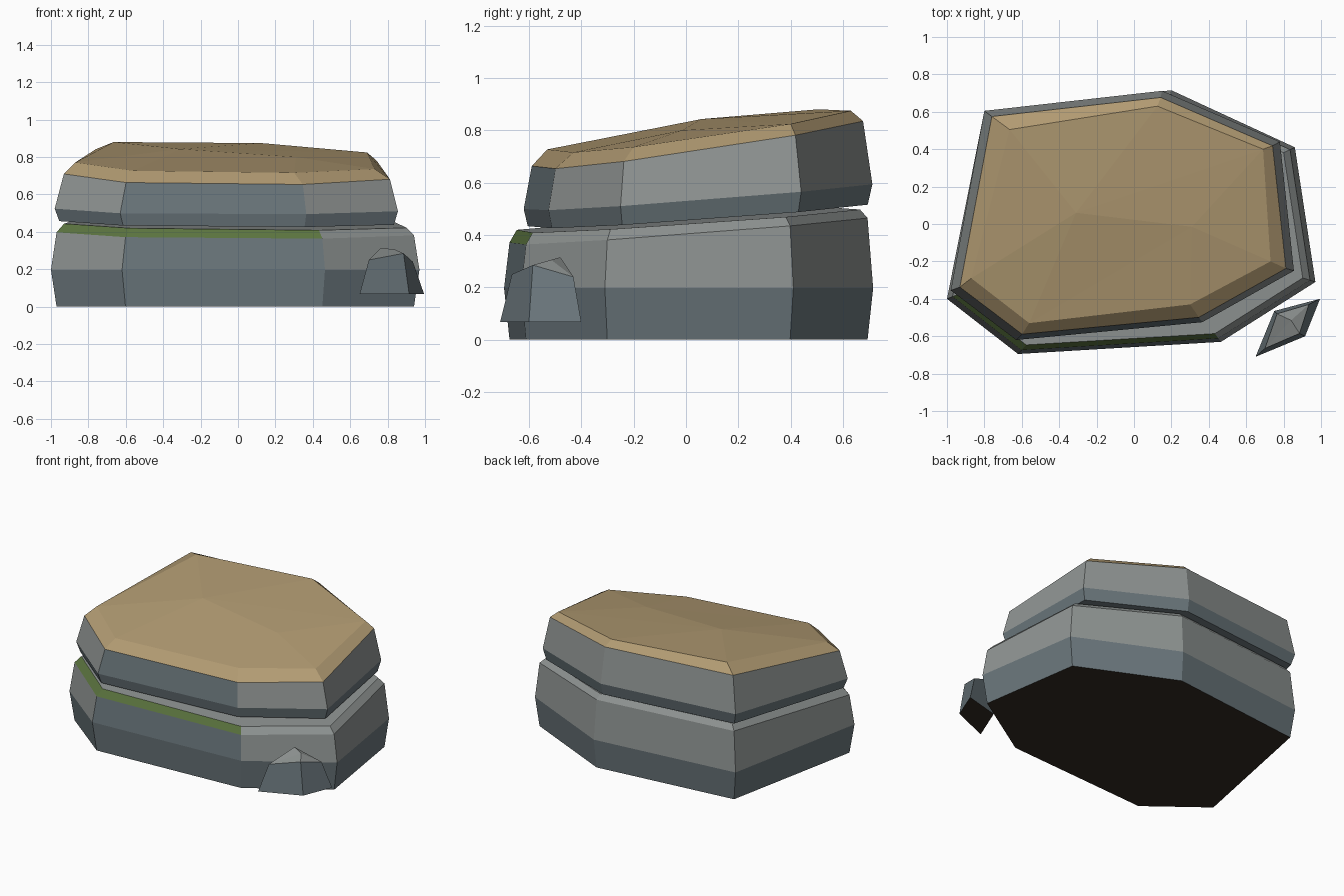
import bpy, bmesh

if "Cube" in bpy.data.objects:
    bpy.data.objects.remove(bpy.data.objects["Cube"])


def material(name, rgb):
    m = bpy.data.materials.new(name)
    m.diffuse_color = (*rgb, 1)
    m.use_nodes = True
    m.node_tree.nodes["Principled BSDF"].inputs["Base Color"].default_value = m.diffuse_color
    return m


MATS = [
    material("grey stone", (0.275, 0.296, 0.290)),
    material("slate stone", (0.147, 0.185, 0.203)),
    material("sandy top", (0.440, 0.325, 0.168)),
    material("green moss", (0.105, 0.175, 0.050)),
    material("dark underside", (0.033, 0.023, 0.017)),
]
GREY, SLATE, SAND, MOSS, DARK = range(5)


def ring(outline, scale, plane):
    """Scaled outline lying on the tilted plane z = a + b*y + c*x."""
    a, b, c = plane
    return [(x * scale, y * scale, a + b * y * scale + c * x * scale) for x, y in outline]


def loft(name, rings, colour, bottom, top=None, peaks=None):
    """Skin stacked rings; close the top flat or with peaks (one per ring corner)."""
    bm = bmesh.new()
    loops = [[bm.verts.new(p) for p in r] for r in rings]
    n = len(loops[0])

    def face(verts, mat):
        bm.faces.new(verts).material_index = mat

    for band, (lo, hi) in enumerate(zip(loops, loops[1:])):
        for i in range(n):
            j = (i + 1) % n
            face((lo[i], lo[j], hi[j], hi[i]), colour(band, i))
    face(loops[0][::-1], bottom)
    last = loops[-1]
    if peaks:
        points, owner = peaks
        pv = [bm.verts.new(p) for p in points]
        for i in range(n):
            j = (i + 1) % n
            a, b = pv[owner[i]], pv[owner[j]]
            face((last[i], last[j], b), top)
            if a != b:
                face((last[i], b, a), top)
    else:
        face(last, top)
    bmesh.ops.recalc_face_normals(bm, faces=bm.faces)
    me = bpy.data.meshes.new(name)
    bm.to_mesh(me)
    bm.free()
    for m in MATS:
        me.materials.append(m)
    ob = bpy.data.objects.new(name, me)
    bpy.context.collection.objects.link(ob)
    return ob


# Lower slab: slate foot, grey flank, mossy bevel on the two front edges
low = [(-1, -0.40), (-0.62, -0.695), (0.465, -0.63), (0.97, -0.31),
       (0.86, 0.41), (0.20, 0.715), (-0.80, 0.605)]


def lower_colour(band, seg):
    if band == 2:
        return MOSS if seg < 2 else GREY
    return SLATE if band == 0 or seg == 1 else GREY


loft("lower_slab", [
    ring(low, 0.97, (0, 0, 0)),
    ring(low, 1.00, (0.197, 0, 0)),
    ring(low, 0.97, (0.415, 0.075, -0.012)),
    ring(low, 0.93, (0.455, 0.068, -0.015)),
], lower_colour, DARK, GREY)

# Upper slab: undercut, flank, sandy bevel and gently peaked sandy top
up = [(-0.98, -0.355), (-0.63, -0.62), (0.365, -0.525), (0.855, -0.25),
      (0.78, 0.44), (0.15, 0.712), (-0.80, 0.605)]


def upper_colour(band, seg):
    if band == 2:
        return SAND
    return SLATE if band == 0 or seg == 1 else GREY


top_rim = [(-0.87, -0.29), (-0.56, -0.53), (0.30, -0.43), (0.73, -0.20),
           (0.69, 0.40), (0.125, 0.63), (-0.665, 0.505)]
loft("upper_slab", [
    ring(up, 0.975, (0.468, 0.072, -0.015)),
    ring(up, 1.00, (0.540, 0.078, -0.012)),
    ring(up, 0.95, (0.737, 0.150, -0.025)),
    ring(top_rim, 1.00, (0.787, 0.145, -0.030)),
], upper_colour, SLATE, SAND,
    peaks=([(-0.31, 0.06, 0.843), (0.31, -0.015, 0.80)], [0, 0, 1, 1, 1, 0, 0]))

# Small leaning chip of stone at the front right corner
chip_base = [(0.65, -0.71, 0.067), (0.915, -0.60, 0.067), (0.995, -0.40, 0.067), (0.75, -0.465, 0.067)]
chip_rim = [(0.70, -0.665, 0.25), (0.885, -0.585, 0.285), (0.935, -0.43, 0.24), (0.765, -0.48, 0.315)]
loft("stone_chip", [chip_base, chip_rim], lambda band, seg: SLATE, DARK, GREY,
     peaks=([(0.84, -0.515, 0.305)], [0, 0, 0, 0]))
